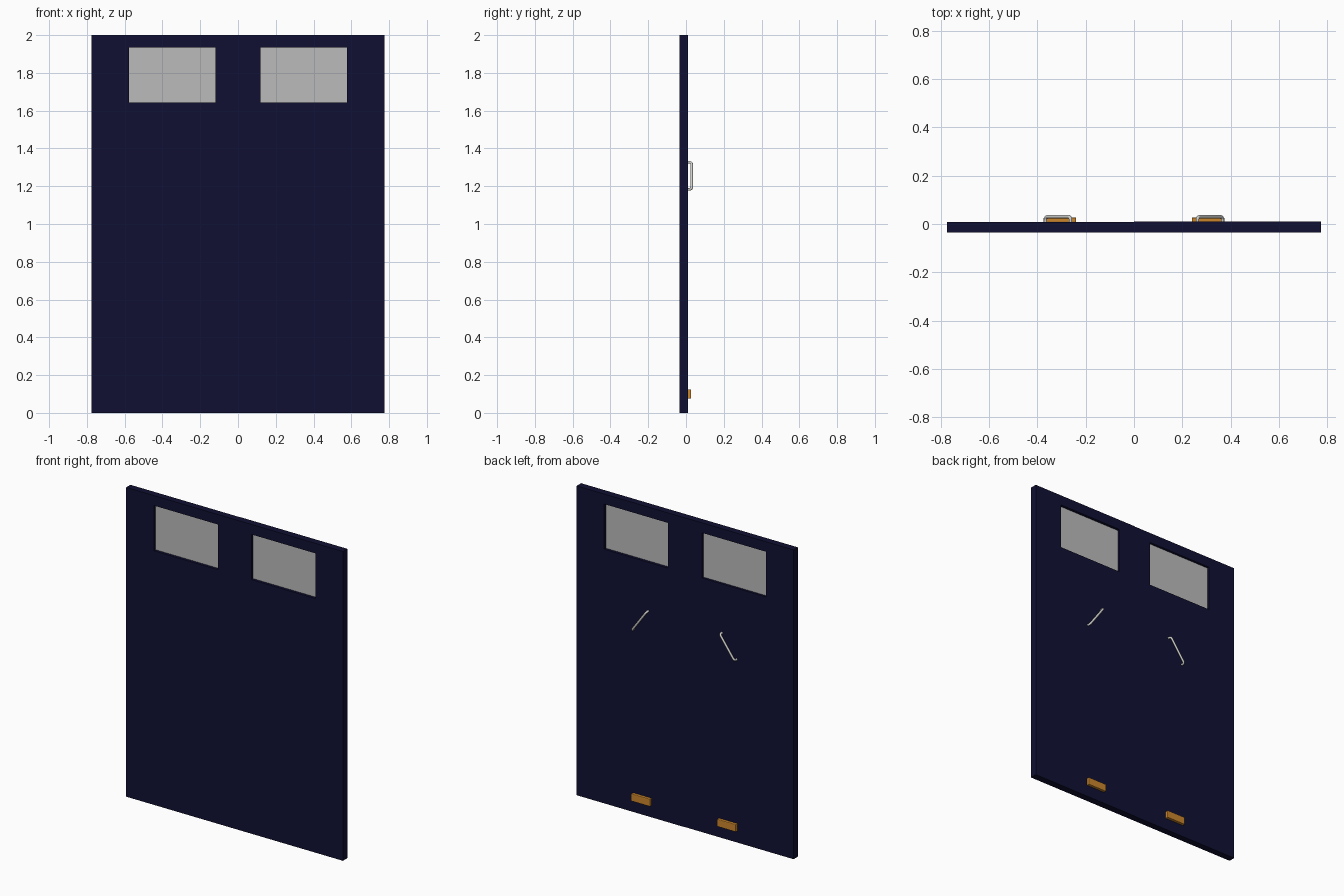
import bpy, bmesh, math
from mathutils import Vector

cube = bpy.data.objects.get("Cube")
if cube:
    bpy.data.objects.remove(cube, do_unlink=True)

FRONT, BACK = -0.035, 0.01
WIDTH, HEIGHT = 0.775, 2.0
WIN_X, WIN_Z = (0.12, 0.578), (1.643, 1.935)


def material(name, color):
    m = bpy.data.materials.new(name)
    m.use_nodes = True
    m.diffuse_color = (*color, 1)
    bsdf = next(n for n in m.node_tree.nodes if n.type == 'BSDF_PRINCIPLED')
    bsdf.inputs["Base Color"].default_value = (*color, 1)
    return m


navy = material("navy paint", (0.005, 0.005, 0.033))
glass = material("frosted grey glass", (0.5, 0.5, 0.5))
steel = material("pale steel", (0.62, 0.62, 0.6))
brass = material("brass", (0.6, 0.24, 0.025))


def finish(bm, name, mat):
    bmesh.ops.recalc_face_normals(bm, faces=bm.faces)
    mesh = bpy.data.meshes.new(name)
    bm.to_mesh(mesh)
    bm.free()
    mesh.materials.append(mat)
    obj = bpy.data.objects.new(name, mesh)
    bpy.context.collection.objects.link(obj)
    return obj


def box(name, x, y, z, mat, bevel=0):
    bm = bmesh.new()
    bmesh.ops.create_cube(bm, size=1)
    for v in bm.verts:
        v.co = [sum(r) / 2 + c * (r[1] - r[0]) for c, r in zip(v.co, (x, y, z))]
    if bevel:
        bmesh.ops.bevel(bm, geom=bm.edges[:], offset=bevel, segments=2,
                        profile=0.5, affect='EDGES')
    return finish(bm, name, mat)


def door_leaf(name, side, back):
    # Three by three panel with the window cell left open, then thickened
    xs = [0, WIN_X[0], WIN_X[1], WIDTH]
    zs = [0, WIN_Z[0], WIN_Z[1], HEIGHT]
    bm = bmesh.new()
    grid = [[bm.verts.new((side * x, FRONT, z)) for z in zs] for x in xs]
    for i in range(3):
        for j in range(3):
            if (i, j) != (1, 1):
                bm.faces.new((grid[i][j], grid[i + 1][j],
                              grid[i + 1][j + 1], grid[i][j + 1]))
    new = bmesh.ops.extrude_face_region(bm, geom=bm.faces[:])["geom"]
    for v in new:
        if isinstance(v, bmesh.types.BMVert):
            v.co.y = back
    return finish(bm, name, navy)


def pull_handle(name, side):
    # Slanted bar with rounded bends, both ends set in the door
    top = Vector((side * 0.263, 0, 1.327))
    low = Vector((side * 0.367, 0, 1.183))
    along = (low - top).normalized()
    out, bend = 0.03, 0.013
    path = [top + Vector((0, BACK - 0.004, 0))]
    for end, inward, order in ((top, along, range(6)), (low, -along, range(5, -1, -1))):
        for k in order:
            a = math.pi / 2 * k / 5
            path.append(end + inward * bend * (1 - math.cos(a))
                        + Vector((0, out - bend + bend * math.sin(a), 0)))
    path.append(low + Vector((0, BACK - 0.004, 0)))
    curve = bpy.data.curves.new(name, 'CURVE')
    curve.dimensions = '3D'
    curve.bevel_depth = 0.007
    curve.bevel_resolution = 3
    curve.use_fill_caps = True
    spline = curve.splines.new('POLY')
    spline.points.add(len(path) - 1)
    for point, co in zip(spline.points, path):
        point.co = (*co, 1)
    curve.materials.append(steel)
    obj = bpy.data.objects.new(name, curve)
    bpy.context.collection.objects.link(obj)


for label, side, back in (("left", 1, BACK), ("right", -1, BACK - 0.002)):
    door_leaf(label + "_door_leaf", side, back)
    span = sorted(side * x for x in WIN_X)
    box(label + "_window", span, (-0.018, -0.007), WIN_Z, glass)
    pull_handle(label + "_handle", side)
    # Lock block near the foot of the leaf
    span = sorted((side * 0.24, side * 0.375))
    box(label + "_floor_lock", span, (BACK - 0.004, 0.027), (0.075, 0.124), brass, 0.004)
